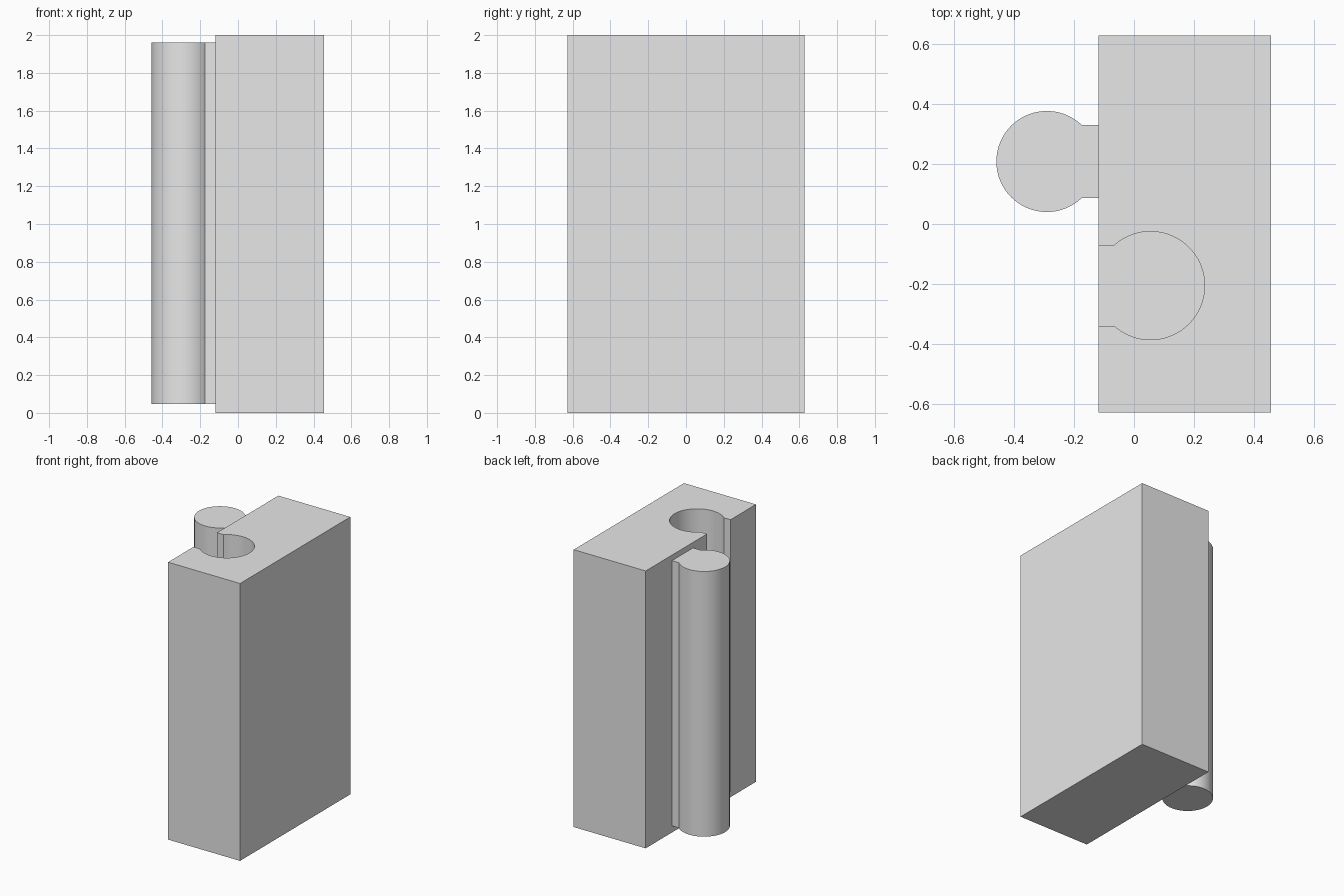
import bpy, bmesh, math

cube = bpy.data.objects.get("Cube")
if cube:
    bpy.data.objects.remove(cube, do_unlink=True)

grey = bpy.data.materials.new("light_grey")
grey.use_nodes = True
grey.diffuse_color = (0.8, 0.8, 0.8, 1)
grey.node_tree.nodes["Principled BSDF"].inputs["Base Color"].default_value = (0.8, 0.8, 0.8, 1)

HEIGHT, HALF_WIDTH = 2.0, 0.628
FACE_X, BACK_X = -0.118, 0.456   # joint face and plain face
SLOT_FLOOR = 0.04


def keyhole(cx, cy, radius, half_neck, neck_side, neck_end, steps=64):
    """Counter-clockwise round head with a straight neck running along x."""
    gap = math.asin(half_neck / radius)
    start = gap if neck_side > 0 else gap + math.pi
    sweep = 2 * math.pi - 2 * gap
    arc = [(cx + radius * math.cos(start + sweep * i / steps),
            cy + radius * math.sin(start + sweep * i / steps)) for i in range(steps + 1)]
    s = neck_side * half_neck
    return arc + [(neck_end, cy - s), (neck_end, cy + s)]


def prism(name, outline, z0, z1):
    """Extrude a flat outline straight up."""
    bm = bmesh.new()
    face = bm.faces.new([bm.verts.new((x, y, z0)) for x, y in outline])
    top = bmesh.ops.extrude_face_region(bm, geom=[face], use_keep_orig=True)["geom"]
    bmesh.ops.translate(bm, vec=(0, 0, z1 - z0),
                        verts=[v for v in top if isinstance(v, bmesh.types.BMVert)])
    bmesh.ops.recalc_face_normals(bm, faces=bm.faces)
    mesh = bpy.data.meshes.new(name)
    bm.to_mesh(mesh)
    bm.free()
    mesh.materials.append(grey)
    obj = bpy.data.objects.new(name, mesh)
    bpy.context.collection.objects.link(obj)
    return obj


# Solid plinth under the closed end of the slot, joined with the slotted body
rect = [(FACE_X, -HALF_WIDTH), (BACK_X, -HALF_WIDTH), (BACK_X, HALF_WIDTH), (FACE_X, HALF_WIDTH)]
block = prism("block", rect, 0, HEIGHT)

# Keyhole slot, open at the top and on the joint face
cutter = prism("slot_cutter", keyhole(0.055, -0.205, 0.18, 0.134, -1, FACE_X - 0.05),
               SLOT_FLOOR, HEIGHT + 0.1)
cutter.hide_render = True
cutter.hide_viewport = True
cut = block.modifiers.new("slot", 'BOOLEAN')
cut.operation = 'DIFFERENCE'
cut.solver = 'EXACT'
cut.object = cutter

# Apply the cut so that the helper can go
bpy.context.view_layer.update()
cut_mesh = bpy.data.meshes.new_from_object(block.evaluated_get(bpy.context.evaluated_depsgraph_get()))
block.modifiers.clear()
block.data = cut_mesh
bpy.data.objects.remove(cutter, do_unlink=True)

# Matching round tongue on its neck
tongue = prism("tongue", keyhole(-0.29, 0.208, 0.168, 0.121, 1, FACE_X), 0.048, 1.96)

# Smooth round walls, crisp corners
bpy.ops.object.select_all(action='DESELECT')
for obj in (block, tongue):
    obj.select_set(True)
bpy.context.view_layer.objects.active = block
bpy.ops.object.shade_smooth_by_angle(angle=math.radians(30))
